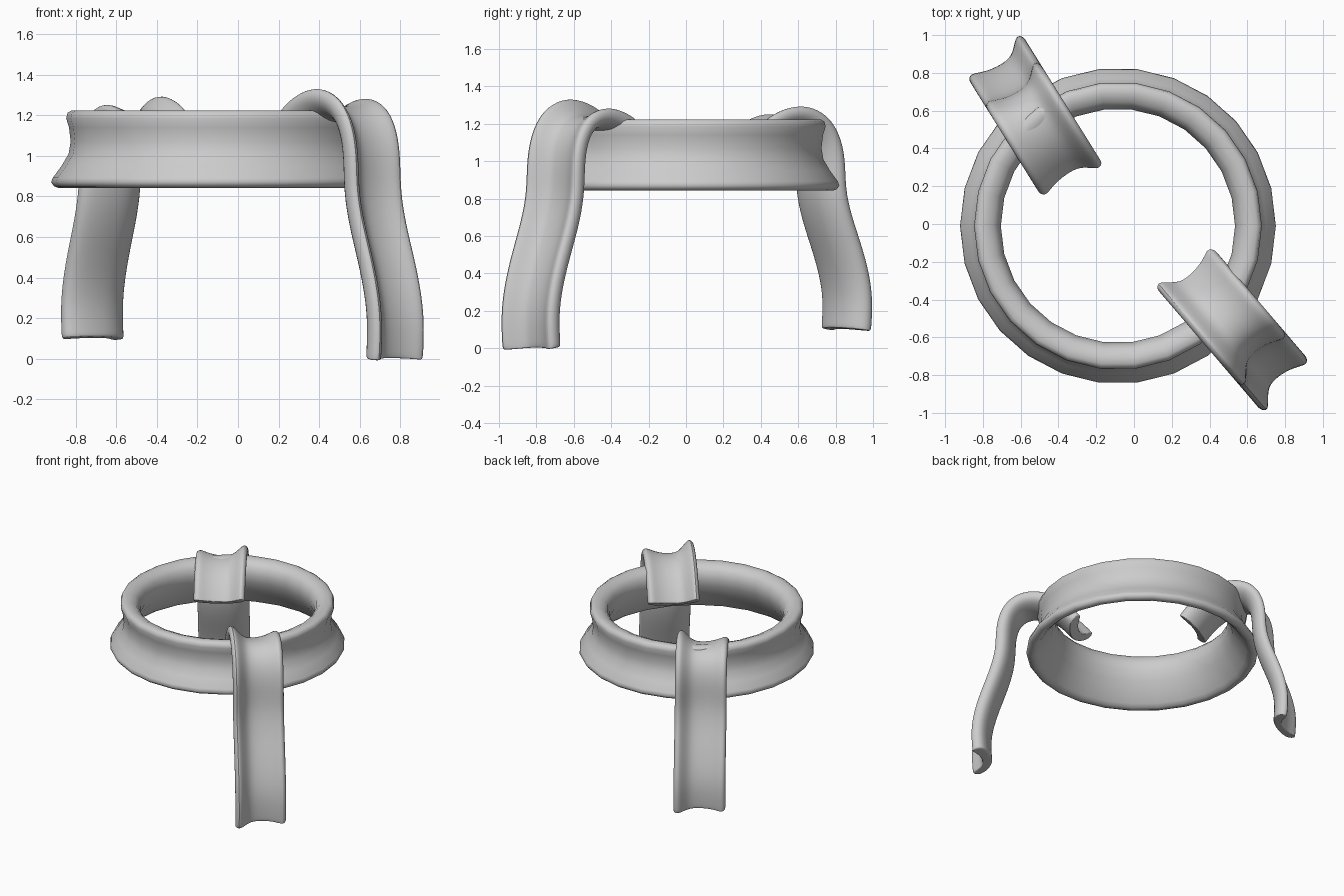
import bpy, bmesh, math
from mathutils import Vector

if "Cube" in bpy.data.objects:
    bpy.data.objects.remove(bpy.data.objects["Cube"])


def finish(name, bm, angle, levels=0):
    bmesh.ops.recalc_face_normals(bm, faces=bm.faces)
    mesh = bpy.data.meshes.new(name)
    bm.to_mesh(mesh)
    bm.free()
    ob = bpy.data.objects.new(name, mesh)
    bpy.context.collection.objects.link(ob)
    if levels:
        m = ob.modifiers.new("smooth", 'SUBSURF')
        m.levels = m.render_levels = levels
    bpy.ops.object.select_all(action='DESELECT')
    ob.select_set(True)
    bpy.context.view_layer.objects.active = ob
    bpy.ops.object.shade_smooth_by_angle(angle=math.radians(angle))
    return ob


def skin(bm, rings, closed):
    """Join successive closed loops of vertices with quads."""
    n = len(rings[0])
    pairs = list(zip(rings, rings[1:]))
    if closed:
        pairs.append((rings[-1], rings[0]))
    for a, b in pairs:
        for i in range(n):
            j = (i + 1) % n
            bm.faces.new((a[i], a[j], b[j], b[i]))


# Flared ring: closed (radius, height) section turned about the ring axis
ring_section = [(0.775, 0.848), (0.80, 0.842), (0.822, 0.85), (0.836, 0.87), (0.828, 0.892),
                (0.785, 0.95), (0.75, 1.01), (0.74, 1.07), (0.748, 1.14),
                (0.762, 1.185), (0.755, 1.212), (0.735, 1.224), (0.70, 1.224),
                (0.66, 1.208), (0.635, 1.18), (0.62, 1.13), (0.628, 1.07),
                (0.657, 1.0), (0.705, 0.93), (0.752, 0.868)]


def make_ring(name, cx, cy, sides):
    bm = bmesh.new()
    rings = []
    for k in range(sides):
        a = 2 * math.pi * k / sides
        rings.append([bm.verts.new((cx + r * math.cos(a), cy + r * math.sin(a), z))
                      for r, z in ring_section])
    skin(bm, rings, True)
    return finish(name, bm, 80)


# Hooked strap: channel section (across, outward) swept along a (distance, height) path
strap_section = [(-0.165, 0.108), (-0.128, 0.07), (-0.08, 0.012), (-0.02, 0.0),
                 (0.06, 0.008), (0.12, 0.03), (0.165, 0.053), (0.194, 0.025),
                 (0.186, -0.035), (0.10, -0.068), (0.0, -0.075),
                 (-0.09, -0.062), (-0.175, -0.005), (-0.198, 0.062)]
strap_path = [(0.395, 1.02), (0.41, 1.04), (0.47, 1.115), (0.56, 1.192),
              (0.66, 1.235), (0.76, 1.243), (0.85, 1.205), (0.91, 1.11),
              (0.932, 0.98), (0.932, 0.82), (0.975, 0.65), (1.04, 0.48),
              (1.09, 0.32), (1.112, 0.18), (1.105, 0.04), (1.10, 0.002)]


def make_strap(name, direction, offset, z_map, s_map, rim):
    d = Vector((direction[0], direction[1], 0)).normalized()
    side = Vector((-d.y, d.x, 0))
    up = Vector((0, 0, 1))
    pts = [Vector((s * s_map[0] + s_map[1], z * z_map[0] + z_map[1]))
           for s, z in strap_path]
    bm = bmesh.new()
    rings = []
    last = len(pts) - 1
    for i, p in enumerate(pts):
        t = (pts[min(i + 1, last)] - pts[max(i - 1, 0)]).normalized()
        normal = d * -t.y + up * t.x
        base = d * p.x + up * p.y + side * offset
        rings.append([bm.verts.new(base + side * w * 0.97 + normal * h * rim)
                      for w, h in strap_section])
    # inset caps give softly rounded ends
    n = len(strap_section)
    caps = []
    for edge in (rings[0], rings[-1]):
        mid = sum((v.co for v in edge), Vector()) / n
        caps.append([bm.verts.new(v.co.lerp(edge[(n - 2 - k) % n].co, 0.2).lerp(mid, 0.04))
                     for k, v in enumerate(edge)])
    rings = [caps[0]] + rings + [caps[1]]
    skin(bm, rings, False)
    # close each cap with quads across the channel
    for r in caps:
        for k in range(n // 2 - 1):
            quad = [r[k], r[k + 1], r[n - 3 - k], r[n - 2 - k]]
            unique = list(dict.fromkeys(quad))
            if len(unique) > 2:
                bm.faces.new(unique)
        bm.faces.new((r[0], r[n - 2], r[n - 1]))
    return finish(name, bm, 70, 2)


make_ring("ring_band", -0.085, -0.01, 26)
make_strap("front_strap", (0.65, -0.76), 0.052, (1.0, 0.0), (1.0, 0.0), 1.0)
make_strap("back_strap", (-0.53, 0.85), 0.155, (0.9, 0.1), (0.95, 0.035), 0.85)
